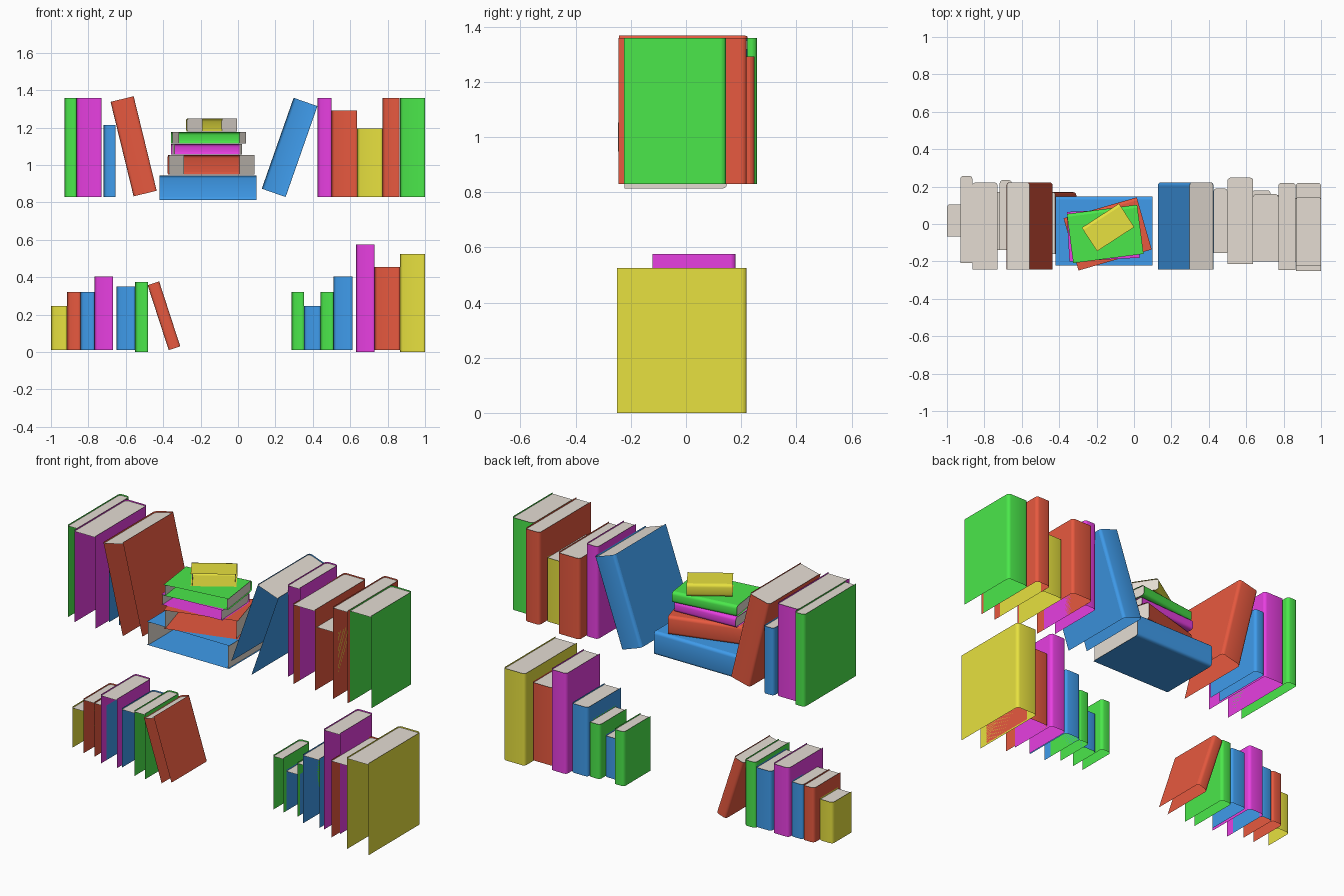
import bpy
import math
from mathutils import Matrix

if "Cube" in bpy.data.objects:
    bpy.data.objects.remove(bpy.data.objects["Cube"])

COLORS = {
    "blue": (0.05, 0.33, 0.83, 1), "red": (0.80, 0.10, 0.05, 1),
    "green": (0.07, 0.80, 0.07, 1), "magenta": (0.80, 0.05, 0.75, 1),
    "yellow": (0.80, 0.75, 0.05, 1), "paper": (0.78, 0.72, 0.65, 1),
}
MATS = {}
for key, rgba in COLORS.items():
    MATS[key] = bpy.data.materials.new(key)
    MATS[key].diffuse_color = rgba


def add_mesh(name, verts, faces, color, matrix):
    mesh = bpy.data.meshes.new(name)
    mesh.from_pydata(verts, [], faces)
    mesh.materials.append(MATS[color])
    ob = bpy.data.objects.new(name, mesh)
    bpy.context.collection.objects.link(ob)
    ob.matrix_world = matrix
    return ob


def outline(w, d, r=0.016, steps=3):
    """U-shaped section: open at the front, rounded spine corners at the back."""
    pts = [(w / 2, -d / 2)]
    for cx, start in ((w / 2 - r, 0), (r - w / 2, 90)):
        for i in range(steps + 1):
            a = math.radians(start + 90 * i / steps)
            pts.append((cx + r * math.cos(a), d / 2 - r + r * math.sin(a)))
    return pts + [(-w / 2, -d / 2)]


def book(name, color, w, d, h, matrix, both_ends=False):
    pts = outline(w, d)
    n = len(pts)
    # thin wrap-around cover
    verts = [(x, y, z) for z in (-h / 2, h / 2) for x, y in pts]
    faces = [(i, i + 1, n + i + 1, n + i) for i in range(n - 1)]
    cover = add_mesh(name + "_cover", verts, faces, color, matrix)
    for p in cover.data.polygons:
        p.use_smooth = 0 < p.index < n - 2
    # page ends, set just inside the cover
    z = h / 2 - 0.008
    verts = [(x, y, z) for x, y in pts]
    faces = [tuple(range(n))]
    if both_ends:
        verts += [(x, y, -z) for x, y in pts]
        faces.append(tuple(range(2 * n - 1, n - 1, -1)))
    add_mesh(name + "_pages", verts, faces, "paper", matrix)


# upright books: colour, x0, x1, y0, y1, z0, z1
upper = [
    ("green", -0.928, -0.864, -0.208, 0.257, 0.83, 1.358),
    ("magenta", -0.864, -0.73, -0.243, 0.222, 0.83, 1.358),
    ("blue", -0.718, -0.654, -0.14, 0.235, 0.83, 1.215),
    ("magenta", 0.425, 0.50, -0.155, 0.19, 0.83, 1.358),
    ("red", 0.50, 0.637, -0.215, 0.248, 0.83, 1.292),
    ("yellow", 0.637, 0.772, -0.20, 0.16, 0.83, 1.195),
    ("red", 0.772, 0.864, -0.245, 0.22, 0.83, 1.358),
    ("green", 0.866, 1.0, -0.225, 0.145, 0.83, 1.358),
]
lower = [
    ("yellow", -1.0, -0.914, -0.067, 0.105, 0.01, 0.245),
    ("red", -0.914, -0.843, -0.09, 0.15, 0.01, 0.322),
    ("blue", -0.843, -0.768, -0.09, 0.15, 0.01, 0.322),
    ("magenta", -0.768, -0.667, -0.14, 0.17, 0.01, 0.405),
    ("blue", -0.65, -0.55, -0.12, 0.16, 0.01, 0.35),
    ("green", -0.55, -0.482, -0.15, 0.16, 0.0, 0.375),
    ("green", 0.287, 0.352, -0.09, 0.15, 0.01, 0.322),
    ("blue", 0.352, 0.44, -0.067, 0.105, 0.01, 0.245),
    ("green", 0.44, 0.51, -0.09, 0.15, 0.01, 0.322),
    ("blue", 0.51, 0.612, -0.14, 0.16, 0.01, 0.405),
    ("magenta", 0.63, 0.73, -0.122, 0.18, 0.0, 0.575),
    ("red", 0.73, 0.865, -0.20, 0.155, 0.01, 0.455),
    ("yellow", 0.865, 1.0, -0.25, 0.22, 0.0, 0.525),
]
for row, books in (("upper", upper), ("lower", lower)):
    for i, (c, x0, x1, y0, y1, z0, z1) in enumerate(books, 1):
        mid = Matrix.Translation(((x0 + x1) / 2, (y0 + y1) / 2, (z0 + z1) / 2))
        book(f"{row}_book_{i}", c, x1 - x0, y1 - y0, z1 - z0, mid)

# leaning books: name, colour, w, d, h, centre, lean in degrees
leaning = [
    ("leaning_book_upper_left", "red", 0.127, 0.465, 0.52, (-0.558, -0.01, 1.10), -13.7),
    ("leaning_book_upper_right", "blue", 0.135, 0.465, 0.515, (0.276, -0.01, 1.094), 19.3),
    ("leaning_book_lower", "red", 0.065, 0.33, 0.365, (-0.396, 0.005, 0.194), -18),
]
for name, c, w, d, h, pos, lean in leaning:
    book(name, c, w, d, h,
         Matrix.Translation(pos) @ Matrix.Rotation(math.radians(lean), 4, "Y"))

# lying stack: colour, length, depth, z0, z1, centre x, centre y, turn in degrees
stack = [
    ("blue", 0.52, 0.37, 0.813, 0.945, -0.161, -0.037, 0),
    ("red", 0.407, 0.29, 0.948, 1.053, -0.141, -0.053, 16),
    ("magenta", 0.375, 0.265, 1.055, 1.113, -0.165, -0.058, 3),
    ("green", 0.379, 0.265, 1.114, 1.176, -0.154, -0.053, 7.5),
    ("yellow", 0.237, 0.15, 1.178, 1.248, -0.139, -0.018, 33),
]
for i, (c, length, d, z0, z1, x, y, turn) in enumerate(stack, 1):
    m = (Matrix.Translation((x, y, (z0 + z1) / 2))
         @ Matrix.Rotation(math.radians(turn), 4, "Z")
         @ Matrix.Rotation(math.radians(90), 4, "Y"))
    book(f"stacked_book_{i}", c, z1 - z0, d, length, m, both_ends=True)

for m in bpy.data.materials:
    if m.users and not m.is_grease_pencil:
        m.use_nodes = True
        m.node_tree.nodes["Principled BSDF"].inputs["Base Color"].default_value = m.diffuse_color
